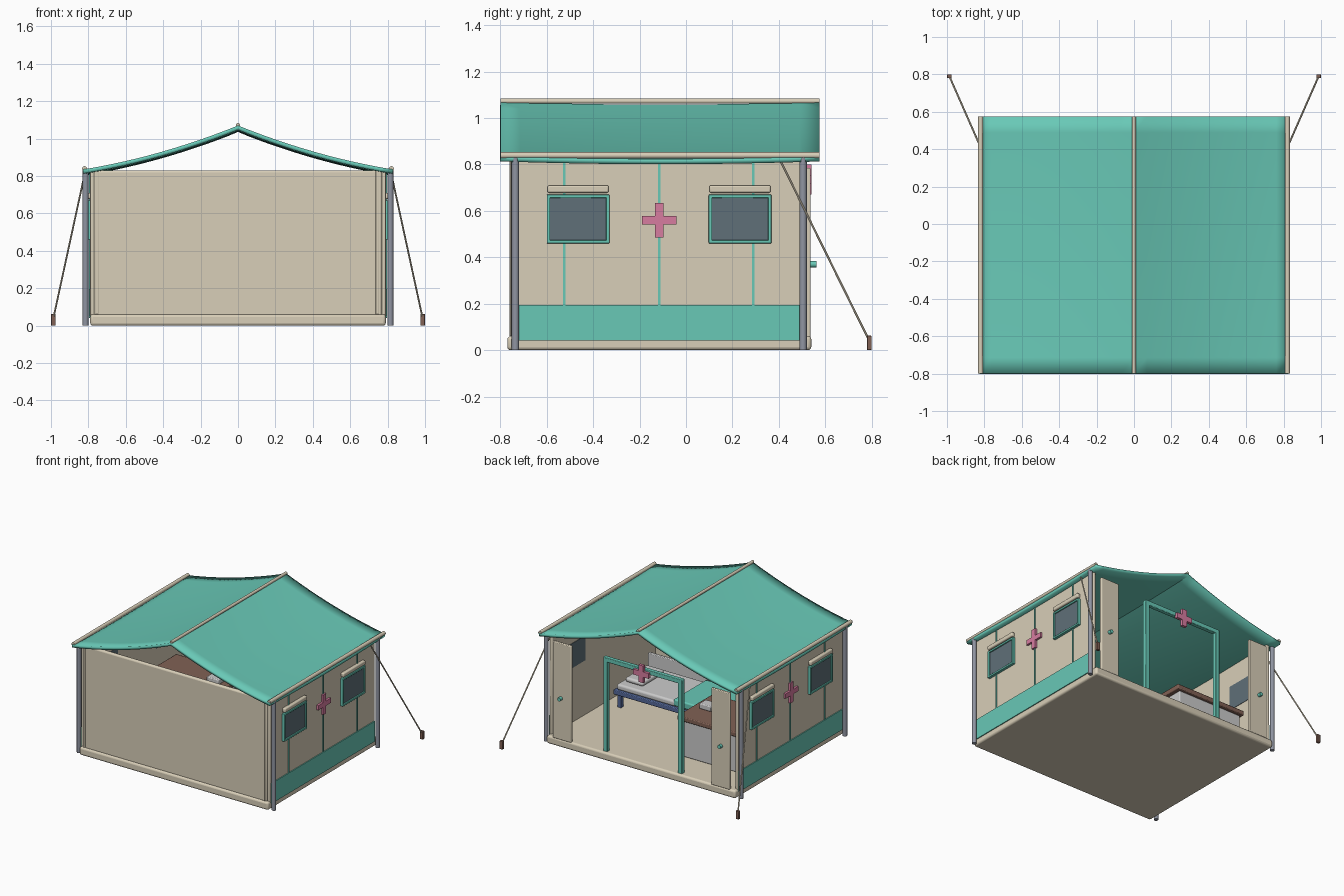
import bpy, bmesh, math
from mathutils import Vector

if "Cube" in bpy.data.objects:
    bpy.data.objects.remove(bpy.data.objects["Cube"])


def mat(name, rgb):
    m = bpy.data.materials.new(name)
    m.diffuse_color = (*rgb, 1)
    m.use_nodes = True
    m.node_tree.nodes["Principled BSDF"].inputs["Base Color"].default_value = m.diffuse_color
    return m


CREAM = mat("cream_canvas", (.69, .62, .48))
TEAL = mat("teal_canvas", (.14, .58, .47))
GLASS = mat("dark_window", (.115, .16, .19))
STEEL = mat("steel", (.28, .30, .36))
PINK = mat("pink", (.68, .20, .35))
WOOD = mat("wood", (.22, .12, .09))
BLUE = mat("blue_metal", (.09, .14, .32))
WHITE = mat("white", (.72, .72, .70))


def finish(name, bm, material, bevel=0, seg=2):
    bmesh.ops.recalc_face_normals(bm, faces=bm.faces[:])
    me = bpy.data.meshes.new(name)
    bm.to_mesh(me)
    bm.free()
    ob = bpy.data.objects.new(name, me)
    bpy.context.collection.objects.link(ob)
    me.materials.append(material)
    if bevel:
        b = ob.modifiers.new("bevel", 'BEVEL')
        b.width, b.segments = bevel, seg
    bpy.ops.object.select_all(action='DESELECT')
    ob.select_set(True)
    bpy.context.view_layer.objects.active = ob
    bpy.ops.object.shade_smooth_by_angle(angle=math.radians(35))
    return ob


def box(name, xr, yr, zr, material, bevel=0, seg=2):
    """Box given by its x, y and z ranges."""
    bm = bmesh.new()
    bmesh.ops.create_cube(bm, size=1)
    for v in bm.verts:
        v.co = Vector([(a + b) / 2 + c * abs(b - a) for (a, b), c in zip((xr, yr, zr), v.co)])
    return finish(name, bm, material, bevel, seg)


def rod(name, a, b, r, material, sides=12):
    """Round rod from a to b."""
    a, b = Vector(a), Vector(b)
    bm = bmesh.new()
    bmesh.ops.create_cone(bm, cap_ends=True, segments=sides, radius1=r, radius2=r, depth=(b - a).length)
    q = (b - a).to_track_quat('Z', 'Y')
    for v in bm.verts:
        v.co = q @ v.co + (a + b) / 2
    return finish(name, bm, material)


def cross(name, to_world, material, h=.07, w=.018, depth=.018):
    """Plus-shaped plate, extruded outwards."""
    pts = [(-w, -h), (w, -h), (w, -w), (h, -w), (h, w), (w, w),
           (w, h), (-w, h), (-w, w), (-h, w), (-h, -w), (-w, -w)]
    bm = bmesh.new()
    lo = [bm.verts.new(to_world(u, v, 0)) for u, v in pts]
    hi = [bm.verts.new(to_world(u, v, depth)) for u, v in pts]
    bm.faces.new(lo)
    bm.faces.new(hi)
    for i in range(12):
        j = (i + 1) % 12
        bm.faces.new((lo[i], lo[j], hi[j], hi[i]))
    return finish(name, bm, material)


# Sagging canvas roof
def roof_z(x, y):
    t = abs(x) / .83
    sag = .012 * (1 - ((y + .11) / .69) ** 2)
    return 1.07 - .235 * t - .1 * t * (1 - t) - sag


bm = bmesh.new()
NX, NY = 24, 16
grid = []
for i in range(NX + 1):
    x = -.83 + 1.66 * i / NX
    ys = [-.80 + 1.375 * j / NY for j in range(NY + 1)]
    grid.append([bm.verts.new((x, y, roof_z(x, y))) for y in ys])
for i in range(NX):
    for j in range(NY):
        bm.faces.new((grid[i][j], grid[i + 1][j], grid[i + 1][j + 1], grid[i][j + 1]))
roof = finish("roof_canvas", bm, TEAL)
sol = roof.modifiers.new("thickness", 'SOLIDIFY')
sol.thickness, sol.offset = .022, -1

rod("ridge_pole", (0, -.80, 1.073), (0, .575, 1.073), .011, CREAM)

# Floor slab and closed front wall
box("floor", (-.79, .79), (-.77, .54), (0, .06), CREAM, .014, 3)
box("front_wall", (-.77, .77), (-.755, -.725), (.05, .83), CREAM, .012, 3)
for x in (-.755, .745):
    box("front_wall_seam", (x - .01, x + .01), (-.76, -.75), (.06, .83), CREAM, .003)

# Both long sides, mirrored by sign
for s, side in ((1, "right"), (-1, "left")):
    def sx(a, b):
        return tuple(sorted((s * a, s * b)))

    rod(side + "_eave_pole", (s * .82, -.80, .839), (s * .82, .575, .839), .014, CREAM)
    box(side + "_wall", sx(.765, .79), (-.745, .505), (.045, .83), CREAM, .006)
    box(side + "_lower_band", sx(.78, .797), (-.735, .50), (.042, .195), TEAL)
    for y in (-.525, -.115, .29):
        box(side + "_wall_seam", sx(.785, .796), (y - .005, y + .005), (.19, .81), TEAL)
    for y in (-.465, .233):
        # window frame, pane and rolled-up flap
        for a, b, c, d in ((-.135, .135, .46, .475), (-.135, .135, .655, .67),
                           (-.135, -.12, .46, .67), (.12, .135, .46, .67)):
            box(side + "_window_frame", sx(.785, .81), (y + a, y + b), (c, d), TEAL, .003)
        box(side + "_window_pane", sx(.762, .801), (y - .122, y + .122), (.472, .658), GLASS)
        box(side + "_window_flap_roll", sx(.785, .815), (y - .132, y + .132), (.678, .71), CREAM, .008, 3)
    cross(side + "_wall_cross", lambda u, v, d: (s * (.788 + d), -.115 + u, .56 + v), PINK, .075)

    # Corner posts
    for y in (-.735, .505):
        rod(side + "_corner_post", (s * .815, y, 0), (s * .815, y, .83), .016, STEEL)

    # Guy rope and ground stake
    rod(side + "_guy_rope", (s * .82, .41, .81), (s * .985, .785, .05), .005, CREAM, 8)
    box(side + "_stake", sx(.975, 1.0), (.78, .80), (0, .062), WOOD, .003)

    # Tied-back door flap with its toggle, and doorway post
    box(side + "_door_flap", sx(.585, .74), (.515, .537), (.055, .785), CREAM, .005)
    rod(side + "_flap_toggle", (s * .67, .53, .37), (s * .67, .562, .37), .014, TEAL)
    box(side + "_doorway_post", sx(.295, .33), (.488, .52), (.055, .765), TEAL, .004)

box("doorway_beam", (-.33, .33), (.488, .52), (.735, .768), TEAL, .004)
cross("doorway_cross", lambda u, v, d: (u, .518 + d, .735 + v), PINK, .065, .02, .022)

# Counter with wooden top
box("counter_body", (-.71, -.17), (-.10, .285), (.06, .335), WHITE, .006)
box("counter_top", (-.73, -.14), (-.12, .305), (.335, .37), WOOD, .006)
box("supply_box", (-.30, -.20), (.05, .13), (.37, .41), WHITE, .006)

# Cot with mattress, pillow, blanket and back board
box("cot_frame", (-.25, .68), (-.50, -.10), (.155, .19), BLUE, .005)
for x in (-.21, .64):
    for y in (-.47, -.13):
        box("cot_leg", (x - .015, x + .015), (y - .015, y + .015), (.06, .16), BLUE)
box("cot_mattress", (-.23, .66), (-.49, -.11), (.19, .235), WHITE, .015, 3)
box("cot_pillow", (.48, .63), (-.43, -.17), (.235, .27), WHITE, .015, 3)
box("cot_blanket", (-.235, .18), (-.495, -.105), (.20, .25), TEAL, .01, 3)
box("cot_back_board", (.08, .68), (-.54, -.515), (.17, .31), WHITE, .005)
